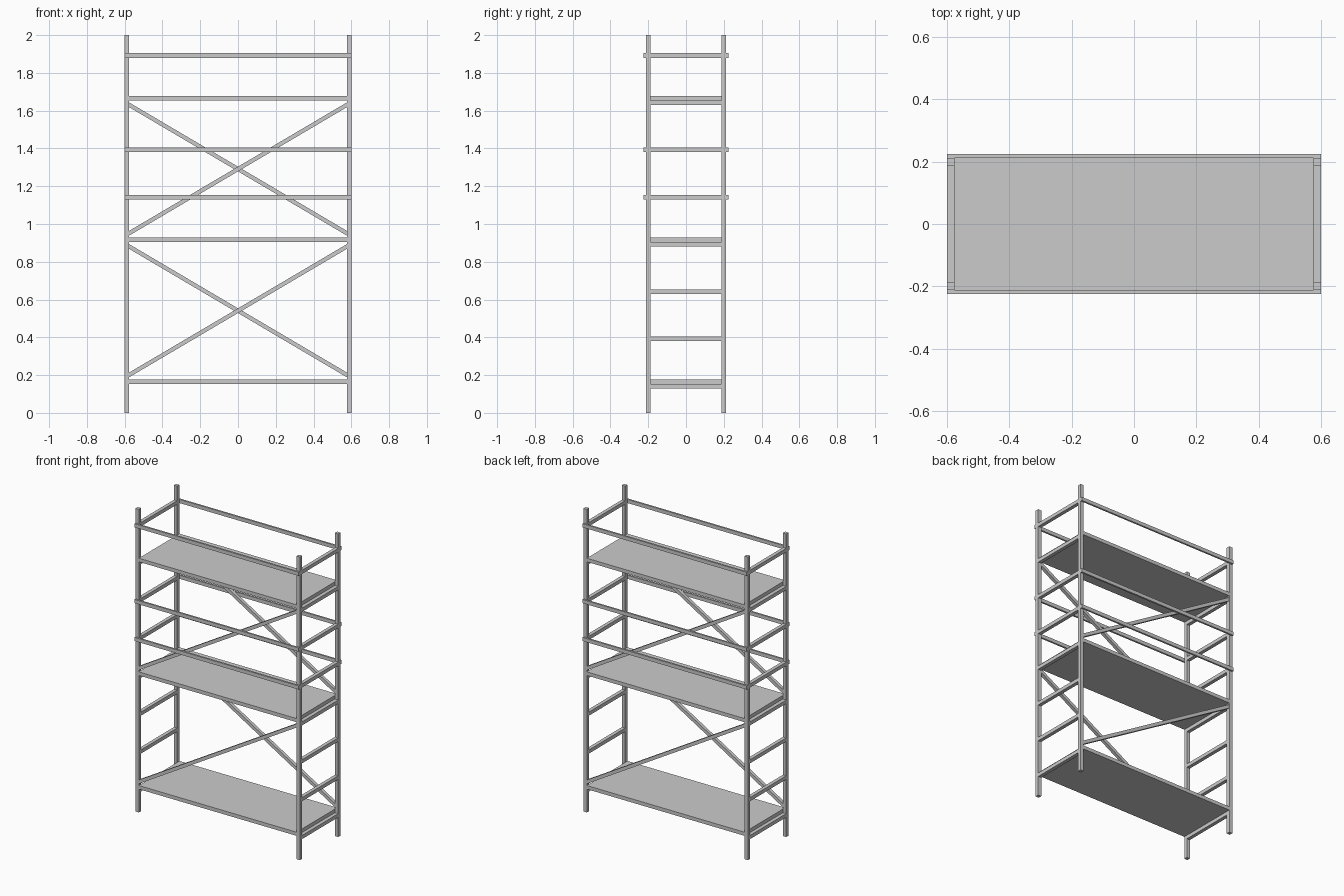
import bpy
from math import atan2, hypot

if "Cube" in bpy.data.objects:
    bpy.data.objects.remove(bpy.data.objects["Cube"])

T = 0.024              # tube thickness
PX, PY = 0.588, 0.200  # post centre lines


def box(name, loc, size, rot_y=0.0):
    bpy.ops.mesh.primitive_cube_add(size=1, location=loc)
    ob = bpy.context.object
    ob.name = name
    for v in ob.data.vertices:
        v.co = [c * s for c, s in zip(v.co, size)]
    ob.rotation_euler.y = rot_y
    return ob


# Corner posts
for sx in (-1, 1):
    for sy in (-1, 1):
        box("corner_post", (sx * PX, sy * PY, 1.0), (T, T, 2.0))

# Ladder rungs on both ends
rungs = [0.142 + 0.25 * i for i in range(8)]
for z in rungs:
    for sx in (-1, 1):
        box("ladder_rung", (sx * PX, 0, z), (T, 2 * PY - T, T))

# Decks resting just above every third rung
for z in rungs[0::3][:3]:
    box("deck", (0, 0, z + T), (2 * PX - T, 2 * PY + T, T))

# Flat guard rails bolted outside the posts
for z in (rungs[4], rungs[5], rungs[7]):
    for sy in (-1, 1):
        box("guard_rail", (0, sy * (PY + T / 2 + 0.006), z), (2 * PX + T, 0.012, T))

# Diagonal braces: front rises to the right, back rises to the left
rise, run = 0.69, 2 * PX - 0.006
for z in (0.541, 1.291):
    for sy in (-1, 1):
        box("diagonal_brace", (0, sy * PY, z), (hypot(rise, run), T * 0.9, T * 0.9),
            sy * atan2(rise, run))
